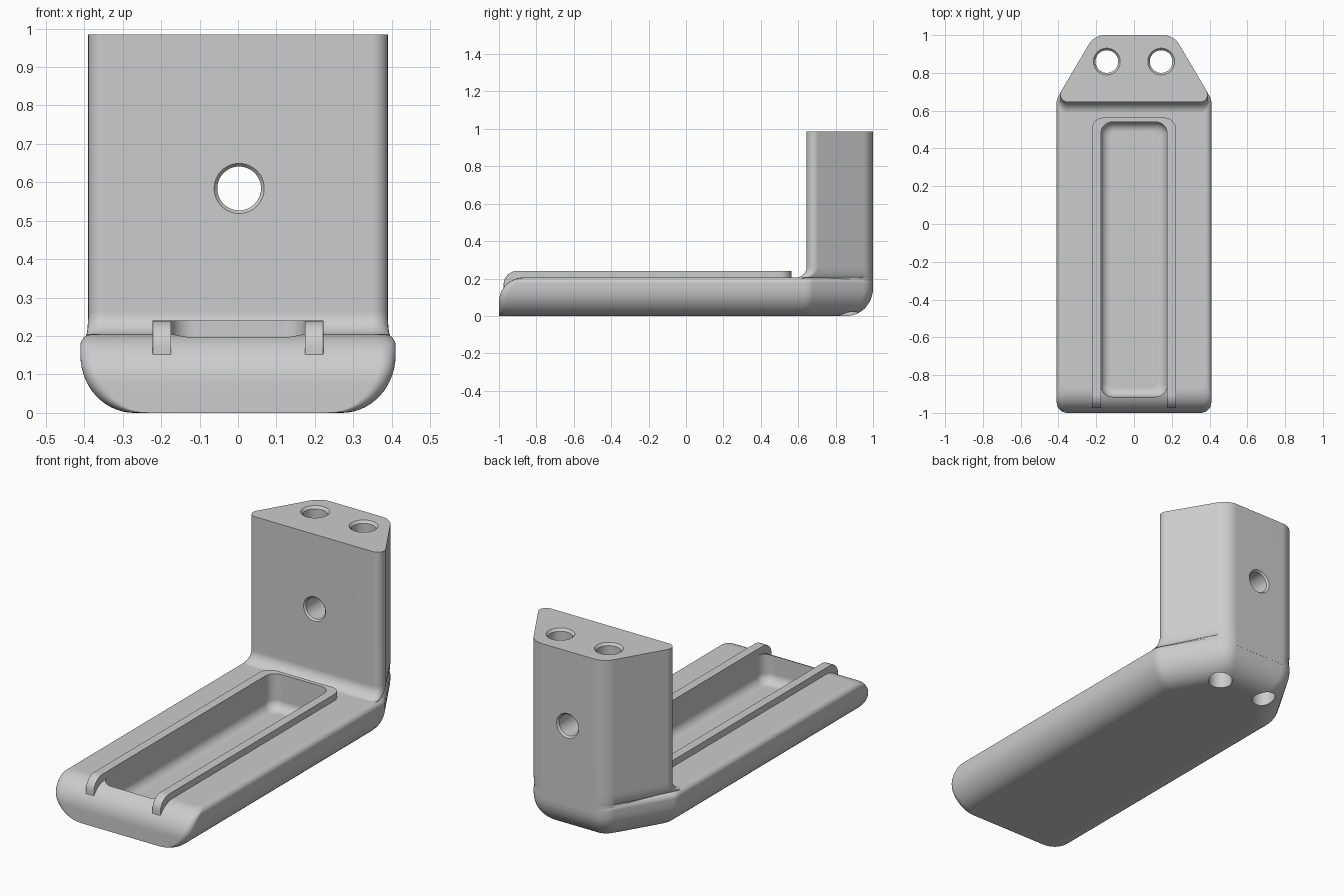
import bpy, bmesh, math
from mathutils import Vector, Matrix

old = bpy.data.objects.get("Cube")
if old:
    bpy.data.objects.remove(old, do_unlink=True)

COLOUR = (0.604, 0.604, 0.604, 1)
grey = bpy.data.materials.new("plain_grey")
grey.use_nodes = True
grey.diffuse_color = COLOUR
grey.node_tree.nodes["Principled BSDF"].inputs["Base Color"].default_value = COLOUR

QUARTER = math.pi / 2


def arc(n):
    return [QUARTER * i / n for i in range(n + 1)]


def rounded(half, z, steps=8):
    """Mirror (x, y, radius) corners across x and round each one."""
    pts = half + [(-x, y, r) for x, y, r in reversed(half)]
    ring = []
    for i, (x, y, r) in enumerate(pts):
        p = Vector((x, y))
        u = (Vector(pts[i - 1][:2]) - p).normalized()
        v = (Vector(pts[(i + 1) % len(pts)][:2]) - p).normalized()
        h = u.angle(v) / 2
        c = p + (u + v).normalized() * r / math.sin(h)
        a = (p + u * r / math.tan(h) - c).normalized()
        b = (p + v * r / math.tan(h) - c).normalized()
        for k in range(steps + 1):
            q = c + a.slerp(b, k / steps) * r
            ring.append((q.x, q.y, z))
    return ring


def loft(name, rings):
    """Solid through a stack of matching rings, capped at both ends."""
    bm = bmesh.new()
    loops = [[bm.verts.new(p) for p in ring] for ring in rings]
    for low, high in zip(loops, loops[1:]):
        for i in range(len(low)):
            j = (i + 1) % len(low)
            bm.faces.new((low[i], low[j], high[j], high[i]))
    bm.faces.new(loops[0][::-1])
    bm.faces.new(loops[-1])
    bmesh.ops.recalc_face_normals(bm, faces=bm.faces)
    mesh = bpy.data.meshes.new(name)
    bm.to_mesh(mesh)
    bm.free()
    mesh.materials.append(grey)
    ob = bpy.data.objects.new(name, mesh)
    bpy.context.collection.objects.link(ob)
    return ob


def combine(ob, other, operation):
    mod = ob.modifiers.new(operation.lower(), 'BOOLEAN')
    mod.operation, mod.object, mod.solver = operation, other, 'EXACT'
    bpy.context.view_layer.objects.active = ob
    bpy.ops.object.modifier_apply(modifier=mod.name)
    bpy.data.objects.remove(other, do_unlink=True)


def round_cutter(name, profile, matrix):
    """Turned cutter from (radius, height) pairs."""
    n = 48
    ob = loft(name, [[(r * math.cos(math.tau * i / n), r * math.sin(math.tau * i / n), z)
                      for i in range(n)] for r, z in profile])
    ob.data.transform(matrix)
    return ob


# Base: rounded underside, rolled front lip, softened top edge
def base_ring(z):
    d = 0.14 * (1 - math.sqrt(max(0, 1 - (1 - z / 0.15) ** 2))) if z < 0.15 else 0
    if z > 0.175:
        d = 0.03 * (1 - math.sqrt(max(0, 1 - ((z - 0.175) / 0.03) ** 2)))
    roll = min(1, max(0, (z - 0.075) / 0.13))
    front = -0.87 - 0.13 * math.sqrt(1 - roll * roll)
    return rounded([(0.41 - d, front, 0.04), (0.41 - d, 0.66 - 0.272 * d, 0.08),
                    (0.21 - 0.572 * d, 1 - d, 0.1 - 0.3 * d)], z)


heights = [0.15 * (1 - math.cos(a)) for a in arc(14)]
heights += [0.1625] + [0.175 + 0.03 * math.sin(a) for a in arc(8)]
base = loft("angle_bracket", [base_ring(z) for z in heights])


# Upright post, with a fillet where it meets the base
def post_ring(front, z):
    return rounded([(0.42, front, 0.04), (0.21, 1.0005, 0.1)], z)


rings = [post_ring(0.585, 0.15)]
rings += [post_ring(0.585 + 0.06 * math.sin(a), 0.264 - 0.06 * math.cos(a)) for a in arc(8)]
post = loft("post", rings + [post_ring(0.645, 0.985)])
combine(base, post, 'UNION')


# Raised rim, open at the front
def rim_ring(front, z):
    return rounded([(0.222, front, 0.002), (0.222, 0.563, 0.06)], z)


rings = [rim_ring(-0.975, 0.1)]
rings += [rim_ring(-0.905 - 0.07 * math.cos(a), 0.17 + 0.07 * math.sin(a)) for a in arc(8)]
rim = loft("rim", rings)
slot = loft("slot", [rounded([(0.174, -1.2, 0.002), (0.174, 0.48, 0.002)], z) for z in (0, 0.5)])
combine(rim, slot, 'DIFFERENCE')
combine(base, rim, 'UNION')


# Long pocket with a rounded floor
def pocket_ring(d, z):
    r = 0.06 - 0.6 * d
    return rounded([(0.175 - d, -0.915 + d, r), (0.175 - d, 0.54 - d, r)], z)


rings = [pocket_ring(0.05 * (1 - math.sin(a)), 0.1 - 0.05 * math.cos(a)) for a in arc(8)]
combine(base, loft("pocket", rings + [pocket_ring(0, 0.5)]), 'DIFFERENCE')

# Two upright holes, chamfered at the top
for side in (-1, 1):
    hole = round_cutter("upright_hole", [(0.06, -0.1), (0.06, 0.972), (0.075, 0.99)],
                        Matrix.Translation((side * 0.144, 0.86, 0)))
    combine(base, hole, 'DIFFERENCE')

# Cross hole through the post, chamfered at both ends
place = Matrix.Translation((0.003, 0.8225, 0.584)) @ Matrix.Rotation(QUARTER, 4, 'X')
hole = round_cutter("cross_hole", [(0.07, -0.183), (0.057, -0.168), (0.057, 0.168), (0.07, 0.183)],
                    place)
combine(base, hole, 'DIFFERENCE')

# Smooth curves, crisp edges
base.data.shade_smooth()
base.data.set_sharp_from_angle(angle=math.radians(30))
mod = base.modifiers.new("weighted_normals", 'WEIGHTED_NORMAL')
mod.keep_sharp = True
